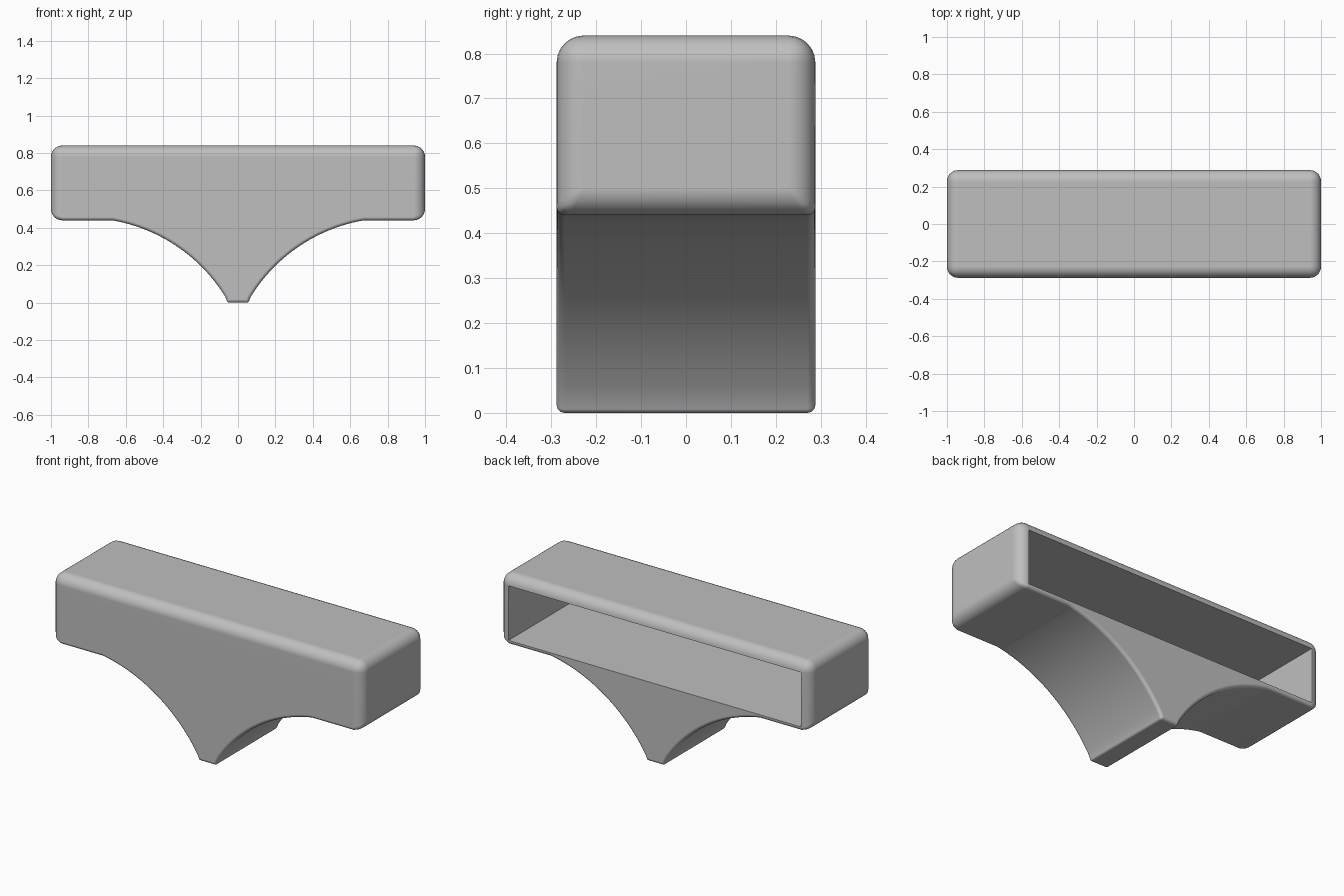
import bpy, bmesh, math

cube = bpy.data.objects.get("Cube")
if cube:
    bpy.data.objects.remove(cube, do_unlink=True)

HALF_W, HALF_D = 1.0, 0.288
FOOT, UNDER, TOP = 0.055, 0.44, 0.84
ROUND, SMALL = 0.06, 0.018      # large and small edge rounding
ARC_R, ARC_X, ARC_Z = 0.887, 0.823, -0.434

grey = bpy.data.materials.new("plain grey")
grey.use_nodes = True
grey.diffuse_color = (0.52, 0.52, 0.52, 1)
grey.node_tree.nodes["Principled BSDF"].inputs["Base Color"].default_value = (0.52, 0.52, 0.52, 1)


def make_object(name, bm):
    bmesh.ops.recalc_face_normals(bm, faces=bm.faces)
    mesh = bpy.data.meshes.new(name)
    bm.to_mesh(mesh)
    bm.free()
    mesh.materials.append(grey)
    obj = bpy.data.objects.new(name, mesh)
    bpy.context.collection.objects.link(obj)
    return obj


# Half outline: foot corner, concave arc, underside, end, top
half = [(FOOT, 0)]
start = math.atan2(-ARC_Z, FOOT - ARC_X)
end = math.asin((UNDER - ARC_Z) / ARC_R)
end = math.pi - end
steps = 24
for i in range(1, steps + 1):
    a = start + (end - start) * i / steps
    half.append((ARC_X + ARC_R * math.cos(a), ARC_Z + ARC_R * math.sin(a)))
half += [(HALF_W, UNDER), (HALF_W, TOP)]
outline = half + [(-x, z) for x, z in reversed(half)]

# Body: extruded outline with weighted edge rounding
bm = bmesh.new()
face = bm.faces.new([bm.verts.new((x, -HALF_D, z)) for x, z in outline])
moved = bmesh.ops.extrude_face_region(bm, geom=[face], use_keep_orig=True)["geom"]
for v in moved:
    if isinstance(v, bmesh.types.BMVert):
        v.co.y = HALF_D
weight = bm.edges.layers.float.new("bevel_weight_edge")
for e in bm.edges:
    a, b = (v.co for v in e.verts)
    across = abs(a.y - b.y) > 0.1
    at_end = min(abs(a.x), abs(b.x)) > HALF_W - 0.01
    at_top = min(a.z, b.z) > TOP - 0.01
    at_foot = max(a.z, b.z) < 0.001
    if at_top or at_end:
        e[weight] = 1.0
    elif not across:
        e[weight] = SMALL / ROUND
    elif at_foot:
        e[weight] = 0.15
body = make_object("hollow_body", bm)

bevel = body.modifiers.new("rounding", "BEVEL")
bevel.limit_method = "WEIGHT"
bevel.width = ROUND
bevel.segments = 6
bevel.use_clamp_overlap = False

# Deep rectangular opening cut into the back
bm = bmesh.new()
bmesh.ops.create_cube(bm, size=1)
y0, y1, z0, z1 = -0.272, 0.5, 0.463, 0.78
for v in bm.verts:
    v.co = (v.co.x * 2 * (HALF_W - ROUND),
            y1 if v.co.y > 0 else y0,
            z1 if v.co.z > 0 else z0)
cutter = make_object("opening_cutter", bm)
cutter.hide_render = True

cut = body.modifiers.new("opening", "BOOLEAN")
cut.operation = "DIFFERENCE"
cut.solver = "EXACT"
cut.object = cutter

bpy.ops.object.select_all(action="DESELECT")
body.select_set(True)
bpy.context.view_layer.objects.active = body
bpy.ops.object.modifier_apply(modifier="rounding")
bpy.ops.object.modifier_apply(modifier="opening")
bpy.data.objects.remove(cutter, do_unlink=True)

# Smooth roundings with crisp opening edges
bpy.ops.object.shade_smooth_by_angle(angle=math.radians(30))
normals = body.modifiers.new("even_shading", "WEIGHTED_NORMAL")
normals.keep_sharp = True
